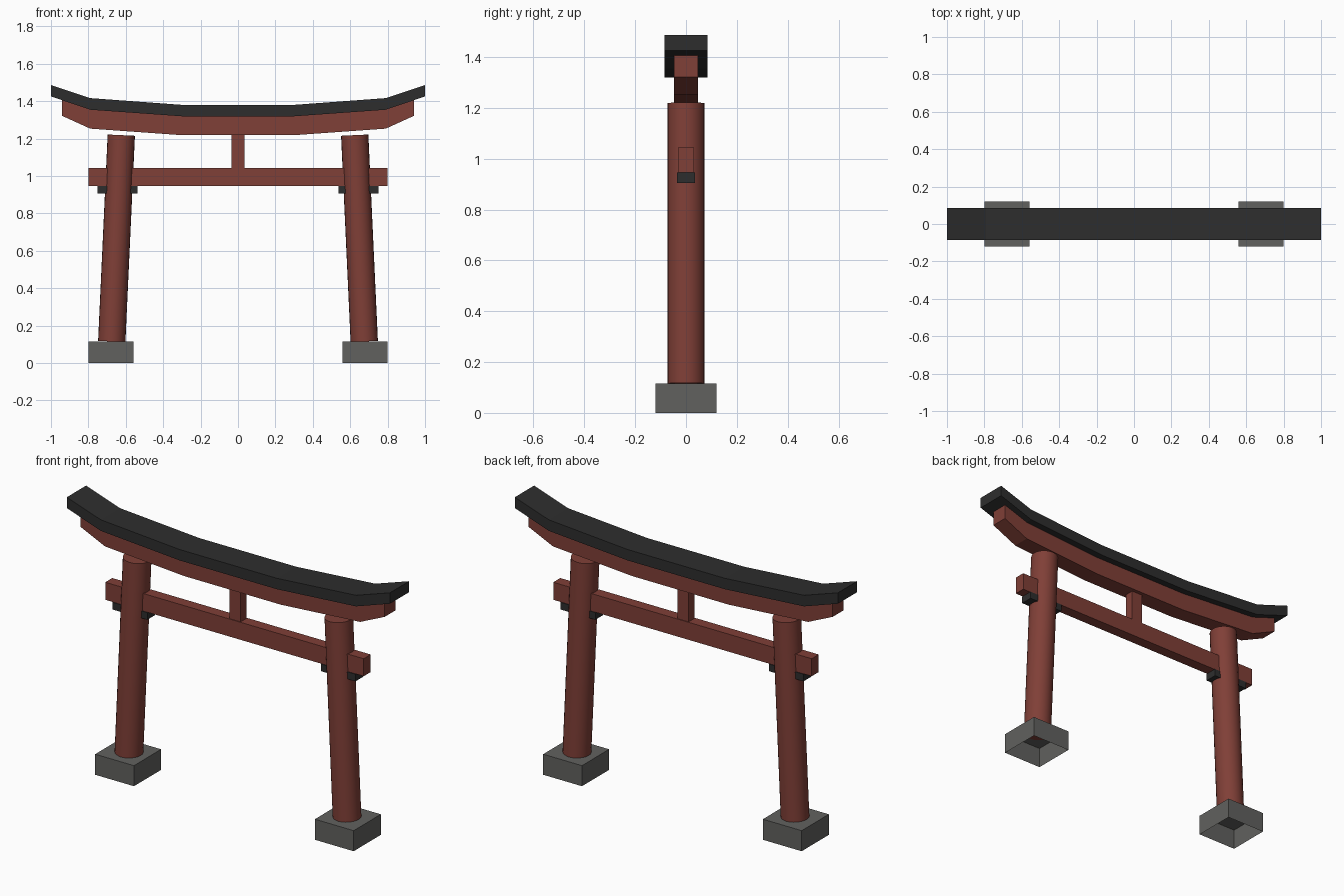
import bpy, bmesh, math
from mathutils import Vector

if "Cube" in bpy.data.objects:
    bpy.data.objects.remove(bpy.data.objects["Cube"])


def material(name, rgb):
    m = bpy.data.materials.new(name)
    m.diffuse_color = (*rgb, 1)
    m.use_nodes = True
    m.node_tree.nodes["Principled BSDF"].inputs["Base Color"].default_value = m.diffuse_color
    return m


RED = material("red_paint", (0.215, 0.050, 0.038))
BLACK = material("black_tile", (0.027, 0.027, 0.027))
STONE = material("grey_stone", (0.120, 0.120, 0.114))


def finish(bm, name, mat):
    bmesh.ops.recalc_face_normals(bm, faces=bm.faces)
    me = bpy.data.meshes.new(name)
    bm.to_mesh(me)
    bm.free()
    me.materials.append(mat)
    ob = bpy.data.objects.new(name, me)
    bpy.context.collection.objects.link(ob)
    return ob


def box(name, mat, x0, x1, hy, z0, z1, open_bottom=False):
    bm = bmesh.new()
    bmesh.ops.create_cube(bm, size=1)
    for v in bm.verts:
        v.co = ((x0 + x1) / 2 + v.co.x * (x1 - x0), v.co.y * 2 * hy,
                (z0 + z1) / 2 + v.co.z * (z1 - z0))
    finish_faces = [f for f in bm.faces if f.calc_center_median().z < z0 + 1e-5]
    if open_bottom:
        bmesh.ops.delete(bm, geom=finish_faces, context='FACES_ONLY')
    return finish(bm, name, mat)


def pillar(name, bottom, top, radius):
    axis = Vector(top) - Vector(bottom)
    bm = bmesh.new()
    bmesh.ops.create_cone(bm, cap_ends=True, segments=24, radius1=radius,
                          radius2=radius, depth=axis.length)
    rot = Vector((0, 0, 1)).rotation_difference(axis).to_matrix()
    mid = (Vector(top) + Vector(bottom)) / 2
    for v in bm.verts:
        v.co = rot @ v.co + mid
    for f in bm.faces:
        f.smooth = len(f.verts) == 4
    for e in bm.edges:
        e.smooth = all(len(f.verts) == 4 for f in e.link_faces)
    return finish(bm, name, RED)


def curved_beam(name, mat, half, hy):
    # half: (x, bottom z, top z) on the right side, mirrored to the left
    pts = [(-x, b, t) for x, b, t in reversed(half)] + half
    bm = bmesh.new()
    rings = [[bm.verts.new((x, y, z)) for y, z in
              ((-hy, b), (hy, b), (hy, t), (-hy, t))] for x, b, t in pts]
    for r, s in zip(rings, rings[1:]):
        for i in range(4):
            j = (i + 1) % 4
            bm.faces.new((r[i], r[j], s[j], s[i]))
    bm.faces.new(rings[0])
    bm.faces.new(rings[-1])
    return finish(bm, name, mat)


# Paired parts: stone footings (open below), leaning pillars, wedges
for side, s in (("left", -1), ("right", 1)):
    box(side + "_footing", STONE, *sorted((s * 0.56, s * 0.80)), 0.12, 0, 0.115, True)
    pillar(side + "_pillar", (s * 0.675, 0, 0.115), (s * 0.624, 0, 1.218), 0.073)
    box(side + "_wedge", BLACK, *sorted((s * 0.537, s * 0.752)), 0.035, 0.905, 0.945)

# Tie beam and centre strut
box("tie_beam", RED, -0.80, 0.80, 0.031, 0.945, 1.043)
box("centre_strut", RED, -0.035, 0.035, 0.027, 1.043, 1.219)

# Upswept lintel and its black cap
curved_beam("lintel", RED, [(0.30, 1.218, 1.319), (0.79, 1.253, 1.354),
                            (0.942, 1.322, 1.405)], 0.048)
curved_beam("roof_cap", BLACK, [(0.30, 1.319, 1.380), (0.79, 1.354, 1.416),
                                (1.0, 1.425, 1.486)], 0.085)
